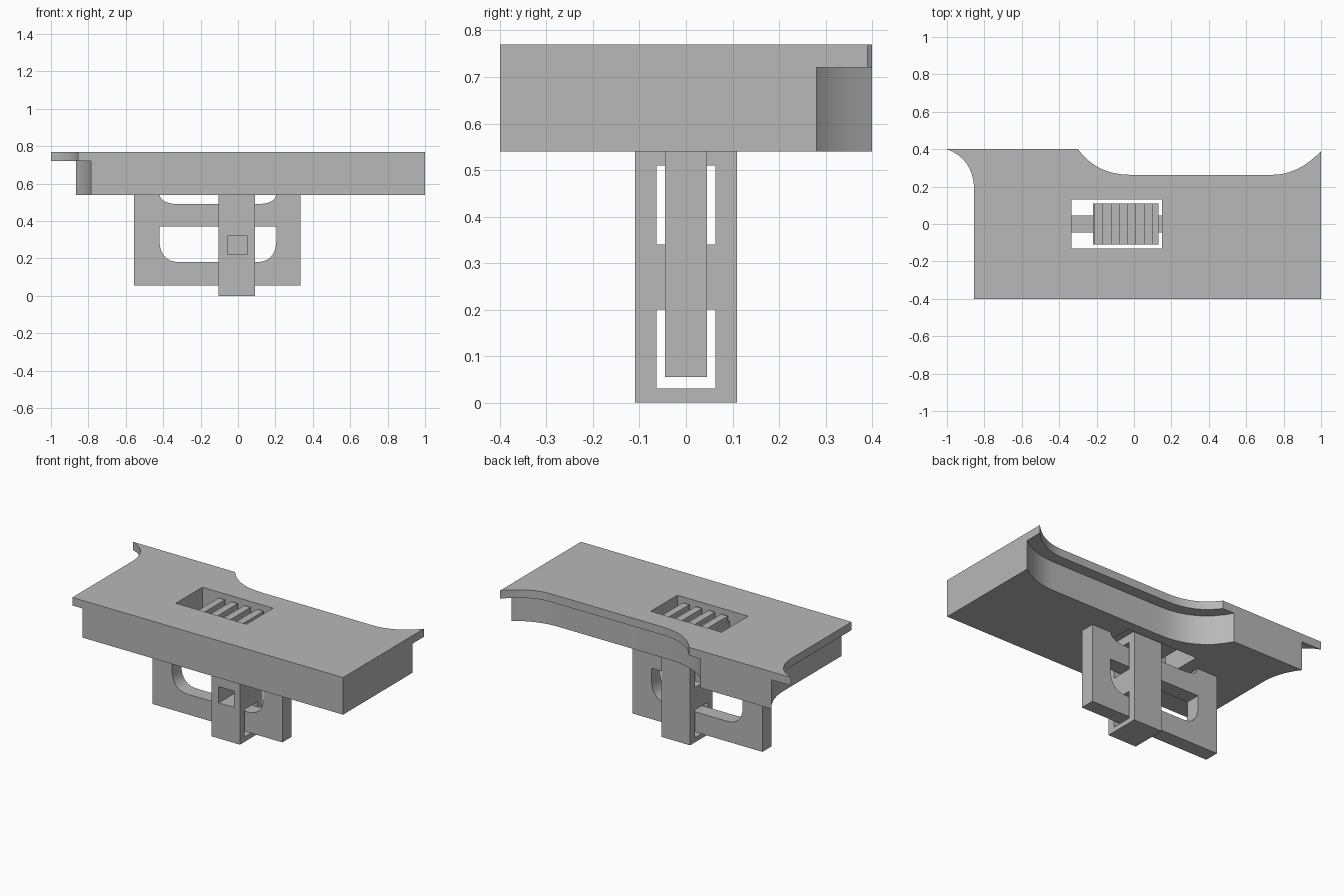
import bpy
import bmesh
from mathutils import Vector

if "Cube" in bpy.data.objects:
    bpy.data.objects.remove(bpy.data.objects["Cube"], do_unlink=True)

grey = bpy.data.materials.new("plain grey")
grey.use_nodes = True
grey.diffuse_color = (0.48, 0.48, 0.48, 1)
grey.node_tree.nodes["Principled BSDF"].inputs["Base Color"].default_value = (0.48, 0.48, 0.48, 1)


def bend(a, control, b, steps=8):
    """Points of a curved run from a to b, pulled towards control."""
    a, c, b = Vector(a), Vector(control), Vector(b)
    ts = [i / steps for i in range(steps + 1)]
    return [a * (1 - t) ** 2 + c * 2 * t * (1 - t) + b * t * t for t in ts]


def prism(name, outline, low, high, upright=False):
    """Extrude an outline along z, or along y when upright (outline in x, z)."""
    def place(p, h):
        return (p[0], h, p[1]) if upright else (p[0], p[1], h)
    bm = bmesh.new()
    face = bm.faces.new([bm.verts.new(place(p, low)) for p in outline])
    grown = bmesh.ops.extrude_face_region(bm, geom=[face])["geom"]
    for v in grown:
        if isinstance(v, bmesh.types.BMVert):
            v.co = v.co + Vector(place((0, 0), high - low))
    bmesh.ops.recalc_face_normals(bm, faces=bm.faces)
    mesh = bpy.data.meshes.new(name)
    bm.to_mesh(mesh)
    bm.free()
    mesh.materials.append(grey)
    obj = bpy.data.objects.new(name, mesh)
    bpy.context.collection.objects.link(obj)
    return obj


def box(name, x, y, z):
    return prism(name, [(x[0], y[0]), (x[1], y[0]), (x[1], y[1]), (x[0], y[1])], *z)


def combine(target, other, operation):
    """Apply a boolean and discard the second solid."""
    mod = target.modifiers.new("join", "BOOLEAN")
    mod.operation, mod.solver, mod.object = operation, "EXACT", other
    bpy.ops.object.select_all(action="DESELECT")
    bpy.context.view_layer.objects.active = target
    target.select_set(True)
    bpy.ops.object.modifier_apply(modifier=mod.name)
    bpy.data.objects.remove(other, do_unlink=True)


# Deck: a thin lipped plate over a narrower body, with a slot through both
lip = [(-0.855, -0.4), (1, -0.4)]
lip += bend((1, 0.39), (0.88, 0.263), (0.74, 0.263))
lip += bend((-0.02, 0.263), (-0.2, 0.263), (-0.3, 0.4))
lip += bend((-1, 0.4), (-0.865, 0.35), (-0.855, 0.2))
body = [(-0.785, -0.4), (1, -0.4)]
body += bend((1, 0.28), (0.88, 0.193), (0.74, 0.193))
body += bend((-0.02, 0.193), (-0.27, 0.193), (-0.38, 0.4))
body += bend((-0.865, 0.4), (-0.79, 0.3), (-0.785, 0.18))
deck = prism("deck", body, 0.54, 0.72)
combine(deck, prism("lip", lip, 0.72, 0.77), "UNION")
combine(deck, box("slot", (-0.335, 0.15), (-0.13, 0.13), (0.4, 0.9)), "DIFFERENCE")

# Hanging frame with two openings rounded at the bottom
frame = prism("hanging_frame", [(-0.555, 0.055), (0.335, 0.055), (0.335, 0.54), (-0.555, 0.54)],
              -0.045, 0.045, True)
for floor, top, rise in ((0.18, 0.37, 0.11), (0.49, 0.6, 0.055)):
    hole = [(0.205, top), (-0.42, top)]
    hole += bend((-0.42, floor + rise), (-0.415, floor), (-0.31, floor))
    hole += bend((0.095, floor), (0.2, floor), (0.205, floor + rise))
    combine(frame, prism("opening", hole, -0.1, 0.1, True), "DIFFERENCE")

# Slider stem straddling the frame bars, with a blind square socket in front
stem = box("slider_stem", (-0.105, 0.09), (-0.11, 0.11), (0, 0.57))
for z in ((0.03, 0.2), (0.34, 0.51)):
    combine(stem, box("window", (-0.3, 0.3), (-0.063, 0.063), z), "DIFFERENCE")
combine(stem, box("socket", (-0.055, 0.05), (-0.2, 0.07), (0.22, 0.32)), "DIFFERENCE")

# Ribbed thumb pad on top of the slider
box("thumb_pad", (-0.22, 0.13), (-0.11, 0.11), (0.56, 0.715))
for i in range(4):
    x = -0.21 + i * 0.088
    box(f"thumb_rib_{i + 1}", (x, x + 0.044), (-0.11, 0.11), (0.71, 0.745))

# Smooth only the curved walls
for obj in (deck, frame):
    bpy.ops.object.select_all(action="DESELECT")
    bpy.context.view_layer.objects.active = obj
    obj.select_set(True)
    bpy.ops.object.shade_smooth_by_angle(angle=0.5)
